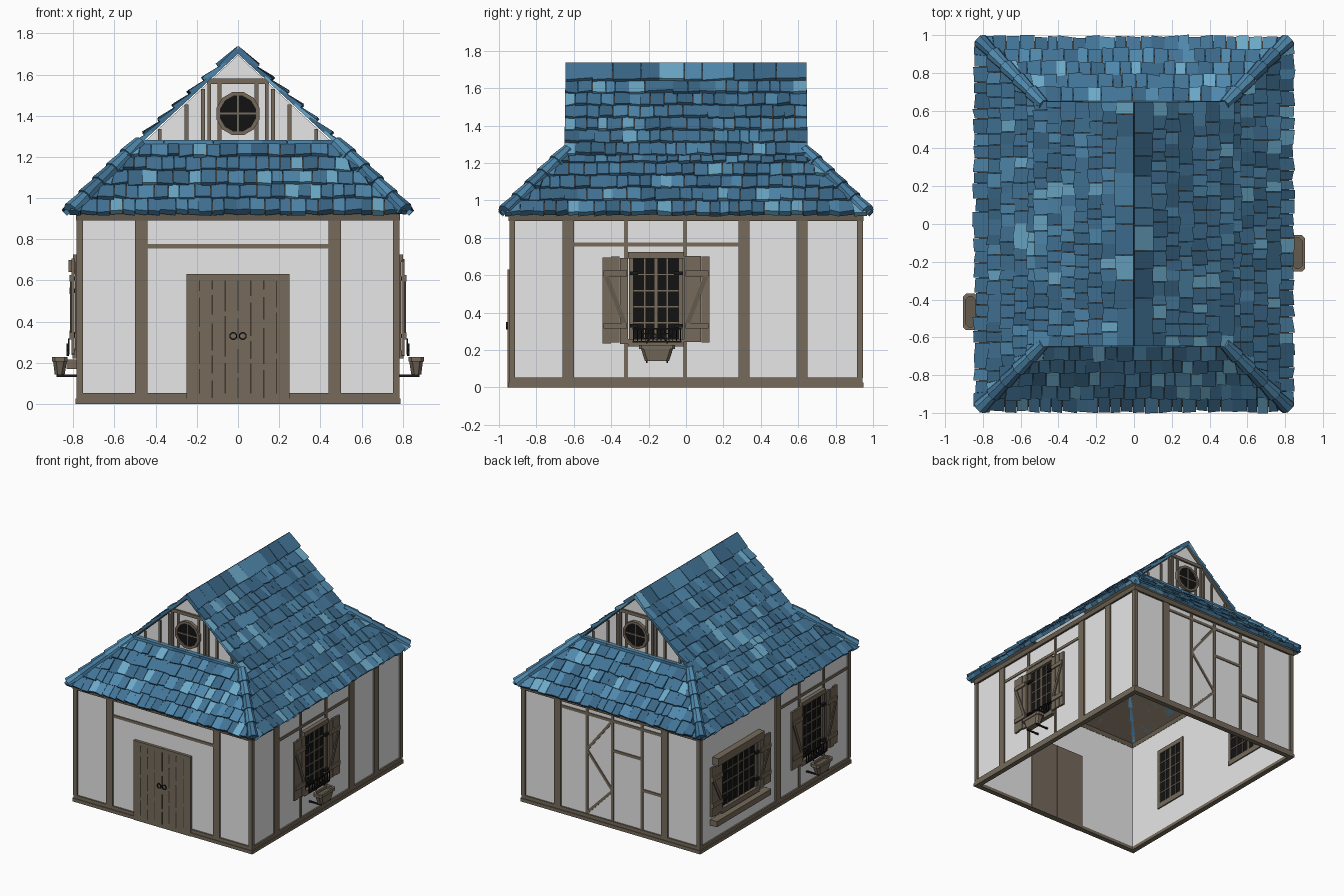
import bpy, bmesh, math, random
from mathutils import Vector as V

if "Cube" in bpy.data.objects:
    bpy.data.objects.remove(bpy.data.objects["Cube"])
random.seed(7)

# Flat colours
COLS = {"plaster": (.8, .8, .8), "timber": (.18, .145, .105), "dark_timber": (.13, .105, .075),
        "groove": (.05, .04, .03), "black_glass": (.006, .006, .006), "iron": (.01, .01, .01),
        "tile_blue": (.055, .175, .31), "tile_deep": (.042, .135, .24),
        "tile_mid": (.08, .25, .42), "tile_light": (.15, .40, .58)}
MATS, IDX = [], {}
for i, (k, c) in enumerate(COLS.items()):
    m = bpy.data.materials.new(k)
    m.diffuse_color = (*c, 1)
    m.use_nodes = True
    m.node_tree.nodes["Principled BSDF"].inputs["Base Color"].default_value = m.diffuse_color
    MATS.append(m)
    IDX[k] = i


def finish(bm, name, fix=True):
    if fix:
        bmesh.ops.recalc_face_normals(bm, faces=bm.faces[:])
    me = bpy.data.meshes.new(name)
    bm.to_mesh(me)
    bm.free()
    for m in MATS:
        me.materials.append(m)
    ob = bpy.data.objects.new(name, me)
    bpy.context.collection.objects.link(ob)
    return ob


def face(bm, pts, mat):
    f = bm.faces.new([bm.verts.new(p) for p in pts])
    f.material_index = IDX[mat]


def hexa(bm, P, mat):
    v = [bm.verts.new(p) for p in P]
    quads = [(3, 2, 1, 0), (4, 5, 6, 7)] + [(i, (i + 1) % 4, (i + 1) % 4 + 4, i + 4) for i in range(4)]
    for q in quads:
        bm.faces.new([v[i] for i in q]).material_index = IDX[mat]


# Wall coordinates: a along the wall, z up, d outward from the wall face
WX, WY, GY = .772, .932, .615
SIDE = {"front": lambda a, z, d: V((a, -WY - d, z)), "back": lambda a, z, d: V((a, WY + d, z)),
        "right": lambda a, z, d: V((WX + d, a, z)), "left": lambda a, z, d: V((-WX - d, a, z)),
        "gable_front": lambda a, z, d: V((a, -GY - d, z)), "gable_back": lambda a, z, d: V((a, GY + d, z))}


def slab(bm, side, quad, d0, d1, mat="timber"):
    hexa(bm, [SIDE[side](a, z, d) for d in (d0, d1) for a, z in quad], mat)


def box(bm, side, a0, a1, z0, z1, d0, d1, mat="timber"):
    slab(bm, side, [(a0, z0), (a1, z0), (a1, z1), (a0, z1)], d0, d1, mat)


def beam(bm, side, p, q, w, d0, d1, mat="timber"):
    dx, dz = q[0] - p[0], q[1] - p[1]
    k = w / 2 / math.hypot(dx, dz)
    ox, oz = -dz * k, dx * k
    slab(bm, side, [(p[0] + ox, p[1] + oz), (p[0] - ox, p[1] - oz),
                    (q[0] - ox, q[1] - oz), (q[0] + ox, q[1] + oz)], d0, d1, mat)


def ring(bm, side, a, z, r0, r1, d0, d1, n, mat):
    c = [(math.cos(2 * math.pi * (i + .5) / n), math.sin(2 * math.pi * (i + .5) / n)) for i in range(n + 1)]
    for (ca, sa), (cb, sb) in zip(c, c[1:]):
        slab(bm, side, [(a + r * x, z + r * y) for r, x, y in
                        ((r0, ca, sa), (r1, ca, sa), (r1, cb, sb), (r0, cb, sb))], d0, d1, mat)


# Plaster walls, open below
bm = bmesh.new()
for s, w in (("front", WX), ("back", WX), ("left", WY), ("right", WY)):
    box(bm, s, -w, w, .005, .93, -.02, 0, "plaster")
finish(bm, "plaster_walls")

# Timber frame: sills, top beams, corner posts
bm = bmesh.new()
for s, w in (("front", WX), ("back", WX), ("left", WY), ("right", WY)):
    box(bm, s, -w - .018, w + .018, 0, .026, -.022, .018)
    box(bm, s, -w - .012, w + .012, .026, .052, -.01, .012)
    box(bm, s, -w - .016, w + .016, .89, .93, -.022, .016, "dark_timber")
    for e in (-1, 1):
        x0, x1 = sorted((e * (w + .013), e * (w - .018)))
        box(bm, s, x0, x1, .05, .9, -.005, .013)
POSTS = {"front": (-.47, .47), "back": (-.47, .47), "right": (-.63, .31, .62), "left": (-.04,)}
STUDS = {"back": (.215, -.01, -.27), "right": (-.32, -.005), "left": (-.31, -.62)}
for s, ps in POSTS.items():
    for a in ps:
        box(bm, s, a - .03, a + .03, .05, .9, 0, .012)
for s, ps in STUDS.items():
    for a in ps:
        box(bm, s, a - .011, a + .011, .05, .9, 0, .008)
for s, a0, a1, z in (("front", -.44, .44, .765), ("right", -.6, .28, .765), ("left", -.92, -.07, .765),
                     ("back", -.44, .44, .845), ("back", -.27, -.01, .61), ("back", -.44, -.27, .365)):
    box(bm, s, a0, a1, z - .011, z + .011, 0, .007)
for p, q in (((-.01, .845), (.215, .56)), ((.215, .56), (-.01, .29)), ((-.01, .29), (.215, .06))):
    beam(bm, "back", p, q, .02, 0, .007)
finish(bm, "timber_frame")

# Double door with plank grooves and ring handles
bm = bmesh.new()
for e in (-1, 1):
    x0, x1 = sorted((e * .001, e * .25))
    box(bm, "front", x0, x1, 0, .63, -.028, .022)
    ring(bm, "front", e * .023, .33, .013, .02, .022, .03, 10, "iron")
for i in range(-3, 4):
    a, z = i * .0625, .03 + .02 * (i % 2)
    while z < .56:
        L = random.uniform(.08, .2)
        box(bm, "front", a - .003, a + .003, z, min(z + L, .6), .02, .0235, "groove")
        z += L + random.uniform(.02, .05)
finish(bm, "double_door")


def window(name, side, c, hw, z0, z1, cols, rows):
    bm = bmesh.new()
    box(bm, side, c - hw, c + hw, z0, z1, -.024, .007, "black_glass")
    for e in (-1, 1):
        x0, x1 = sorted((c + e * hw, c + e * (hw + .025)))
        box(bm, side, x0, x1, z0 - .02, z1 + .02, -.03, .02)
    box(bm, side, c - hw - .03, c + hw + .03, z1, z1 + .035, -.03, .03)
    box(bm, side, c - hw - .03, c + hw + .03, z0 - .04, z0, -.03, .032)
    for i in range(1, cols):
        a, t = c - hw + 2 * hw * i / cols, .008 if i * 2 == cols else .004
        box(bm, side, a - t, a + t, z0, z1, -.028, .013)
    for i in range(1, rows):
        z = z0 + (z1 - z0) * i / rows
        box(bm, side, c - hw, c + hw, z - .004, z + .004, -.028, .011)
    finish(bm, name)
    # Shutters: planks, battens and a diagonal brace
    bm = bmesh.new()
    for e in (-1, 1):
        m, zl, zh = c + e * (hw + .098), z0 - .02, z1 + .01
        for k in (-1, 0, 1):
            j = random.uniform(-.008, .008)
            box(bm, side, m + k * .046 - .022, m + k * .046 + .022, zl + j, zh + j, .022, .036)
        for z in (zl + .09, zh - .09):
            box(bm, side, m - .062, m + .062, z - .016, z + .016, .036, .046)
        beam(bm, side, (m - e * .05, zl + .1), (m + e * .05, zh - .1), .024, .036, .043, "dark_timber")
        for z in (zl + .09, zh - .09):
            box(bm, side, m - e * .1 - .022, m - e * .1 + .022, z - .01, z + .01, .02, .04, "iron")
    finish(bm, name + "_shutters")


def flower_box(name, side, c):
    # Tapered eight-sided planter with rim and soil
    bm = bmesh.new()

    def loop(h, d0, d1, z, k=.015):
        pts = [(-h, d0 + k), (-h + k, d0), (h - k, d0), (h, d0 + k),
               (h, d1 - k), (h - k, d1), (-h + k, d1), (-h, d1 - k)]
        return [bm.verts.new(SIDE[side](c + a, z, d)) for a, d in pts]
    loops = [loop(.065, .07, .118, .142), loop(.085, .06, .126, .205), loop(.097, .055, .132, .205),
             loop(.097, .055, .132, .228), loop(.08, .068, .119, .228), loop(.08, .068, .119, .21)]
    for A, B in zip(loops, loops[1:]):
        for i in range(8):
            bm.faces.new((A[i], A[(i + 1) % 8], B[(i + 1) % 8], B[i])).material_index = IDX["timber"]
    bm.faces.new(loops[0]).material_index = IDX["timber"]
    bm.faces.new(loops[-1]).material_index = IDX["dark_timber"]
    finish(bm, name)
    # Iron railing with scrolls and brackets
    bm = bmesh.new()
    for z in (.245, .315):
        box(bm, side, c - .13, c + .13, z - .004, z + .004, .046, .054, "iron")
    for i in range(-6, 7):
        box(bm, side, c + i * .021 - .0025, c + i * .021 + .0025, .245, .315, .047, .053, "iron")
    for a in (-.06, -.02, .02, .06):
        ring(bm, side, c + a, .275, .013, .019, .054, .06, 8, "iron")
    for a in (-.055, .055):
        box(bm, side, c + a - .005, c + a + .005, .13, .142, 0, .11, "iron")
        beam(bm, side, (c + a, .235), (c + a * .6, .29), .008, .05, .062, "iron")
    finish(bm, name + "_railing")


window("right_window", "right", -.16, .12, .26, .69, 4, 5)
window("left_tall_window", "left", -.46, .12, .26, .69, 4, 5)
window("left_wide_window", "left", .46, .205, .27, .63, 6, 4)
flower_box("right_flower_box", "right", -.155)
flower_box("left_flower_box", "left", -.465)
bm = bmesh.new()
box(bm, "left", .19, .77, .64, .7, 0, .052)
box(bm, "left", .12, .8, .17, .215, 0, .06)
finish(bm, "wide_window_lintel_and_sill")

# Roof underside
EX, EY, EZ, MX, MY, MZ, RZ = .82, .968, .925, .47, .63, 1.262, 1.695
bm = bmesh.new()
for e in (-1, 1):
    face(bm, [(e * EX, -EY, EZ), (e * EX, EY, EZ), (e * MX, MY, MZ), (e * MX, -MY, MZ)], "dark_timber")
    face(bm, [(-EX, e * EY, EZ), (EX, e * EY, EZ), (MX, e * MY, MZ), (-MX, e * MY, MZ)], "dark_timber")
    face(bm, [(e * .5, -.64, 1.235), (e * .5, .64, 1.235), (0, .64, RZ), (0, -.64, RZ)], "dark_timber")
finish(bm, "roof_underside", False)

# Gables with studs, collar and round window
for s in ("gable_front", "gable_back"):
    bm = bmesh.new()
    face(bm, [SIDE[s](a, z, 0) for a, z in ((-.49, 1.24), (.49, 1.24), (0, RZ))], "plaster")
    for x in (.09, .14, .17, .25, .38):
        for e in (-1, 1):
            box(bm, s, e * x - .009, e * x + .009, 1.24, min(1.565, RZ - x * .92 - .01), 0, .01)
    box(bm, s, -.15, .15, 1.555, 1.58, 0, .014)
    face(bm, [SIDE[s](.1 * math.cos(i * math.pi / 6), 1.41 + .1 * math.sin(i * math.pi / 6), .015)
              for i in range(12)], "black_glass")
    ring(bm, s, 0, 1.41, .088, .108, 0, .026, 12, "timber")
    box(bm, s, -.09, .09, 1.405, 1.415, .012, .02)
    box(bm, s, -.005, .005, 1.32, 1.5, .012, .02)
    finish(bm, s)

TILES, WEIGHTS = ["tile_blue", "tile_deep", "tile_mid", "tile_light"], [6, 3, 2.5, 1.2]


def tile_patch(name, lo, hi, u, w0, w1, rows, ridge=False):
    """Rows of uneven tiles between the lower and upper edge midpoints."""
    bm = bmesh.new()
    lo, hi, u = V(lo), V(hi), V(u)
    L = (hi - lo).length
    s = (hi - lo) / L
    n = u.cross(s)
    n = n if n.z > 0 else -n
    R = random.uniform

    def pt(a, t, h):
        w = w0 + (w1 - w0) * min(max(t / L, 0), 1)
        t = min(t, L + (h * .95 if ridge else .01))
        return lo + u * max(-w, min(w, a)) + s * t + n * h
    step = L / rows
    for r in range(rows):
        t0 = r * step
        w = w0 + (w1 - w0) * t0 / L
        a, top = -w, ridge and r == rows - 1
        while a < w - .015:
            b = a + (R(.09, .2) if top else R(.05, .085))
            b = w if w - b < .03 else b
            tl, tr, th = t0 - R(0, .016), t0 - R(0, .016), t0 + step * 1.25
            h, g = R(.024, .036), .001
            hu = .03 if top else .012
            hexa(bm, [pt(a + g, tl, 0), pt(b - g, tr, 0), pt(b - g, th, 0), pt(a + g, th, 0),
                      pt(a + g, tl, h + R(-.004, .004)), pt(b - g, tr, h + R(-.004, .004)),
                      pt(b - g, th, hu), pt(a + g, th, hu)], random.choices(TILES, WEIGHTS)[0])
            a = b
    finish(bm, name)


for e, nm in ((-1, "left"), (1, "right")):
    tile_patch(nm + "_lower_tiles", (e * EX, 0, EZ), (e * MX, 0, MZ), (0, 1, 0), EY, MY, 5)
    tile_patch(nm + "_upper_tiles", (e * .505, 0, 1.235), (0, 0, RZ + .005), (0, 1, 0), .65, .645, 7, True)
for e, nm in ((-1, "front"), (1, "back")):
    tile_patch(nm + "_skirt_tiles", (0, e * EY, EZ), (0, e * MY, MZ), (1, 0, 0), EX, MX, 5)

# Hip caps: overlapping half-hexagon lengths down each corner
bm = bmesh.new()
for ex in (-1, 1):
    for ey in (-1, 1):
        top, end = V((ex * .48, ey * .635, 1.275)), V((ex * .815, ey * .972, .945))
        side = (end - top).cross(V((0, 0, 1))).normalized()
        up = side.cross(end - top).normalized()
        up = up if up.z > 0 else -up
        for k in range(5):
            rings = []
            for t, r in ((k / 5 - .03 * (k > 0), .03), ((k + 1) / 5, .042)):
                c = top.lerp(end, t)
                rings.append([bm.verts.new(c + side * r * x + up * r * y) for x, y in
                              ((-1, -.6), (-.9, .2), (-.4, .75), (.4, .75), (.9, .2), (1, -.6))])
            m = IDX[random.choice(["tile_blue", "tile_mid"])]
            for i in range(6):
                j = (i + 1) % 6
                bm.faces.new((rings[0][i], rings[0][j], rings[1][j], rings[1][i])).material_index = m
            for q in rings:
                bm.faces.new(q).material_index = m
# Flashing strip where the skirts meet the gables
for s in ("gable_front", "gable_back"):
    for i in range(8):
        a = -.48 + i * .12
        box(bm, s, a, a + .119, 1.245, 1.283, .004, .036, random.choice(["tile_blue", "tile_mid"]))
finish(bm, "hip_caps_and_flashing")
